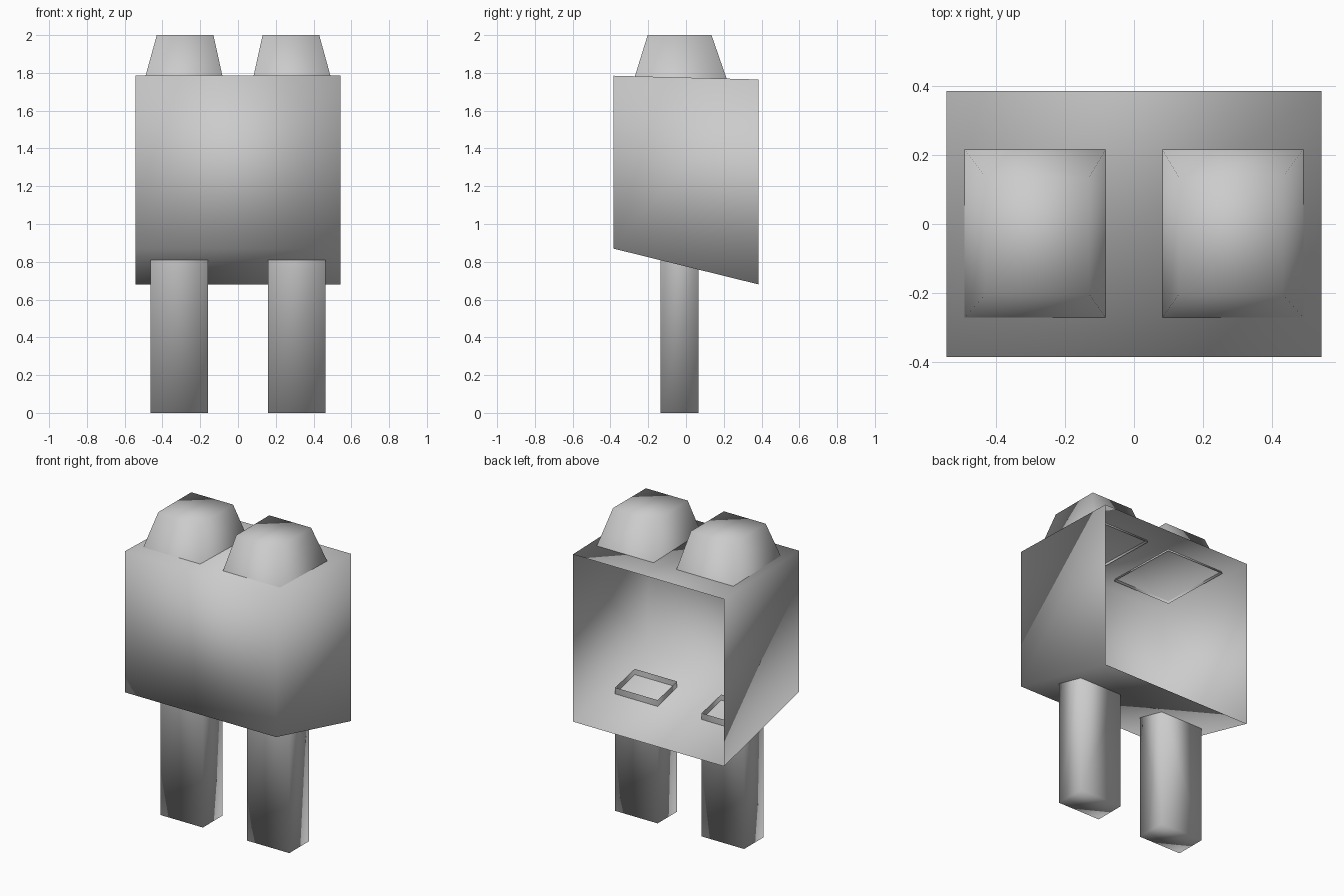
import bpy

if "Cube" in bpy.data.objects:
    bpy.data.objects.remove(bpy.data.objects["Cube"])


def block(name, lower, upper, skip):
    """Six-sided block from two rectangles (x0, x1, y0, y1, z_front, z_back), one side left open."""
    verts = []
    for x0, x1, y0, y1, zf, zb in (lower, upper):
        verts += [(x0, y0, zf), (x1, y0, zf), (x1, y1, zb), (x0, y1, zb)]
    faces = {
        "bottom": (3, 2, 1, 0), "top": (4, 5, 6, 7),
        "front": (0, 1, 5, 4), "right": (1, 2, 6, 5),
        "back": (2, 3, 7, 6), "left": (3, 0, 4, 7),
    }
    mesh = bpy.data.meshes.new(name)
    mesh.from_pydata(verts, [], [f for side, f in faces.items() if side != skip])
    mesh.shade_smooth()
    obj = bpy.data.objects.new(name, mesh)
    bpy.context.collection.objects.link(obj)
    return obj


def mirror_x(obj):
    obj.modifiers.new("Mirror", 'MIRROR').use_axis[0] = True


# Body: hollow box with sloping floor, open at the back
block("body",
      (-0.543, 0.543, -0.385, 0.385, 0.87, 0.68),
      (-0.543, 0.543, -0.385, 0.385, 1.785, 1.765), "back")

# Legs: open tops poke a little through the floor
mirror_x(block("legs",
               (0.158, 0.463, -0.135, 0.065, 0, 0),
               (0.158, 0.463, -0.135, 0.065, 0.845, 0.80), "top"))

# Top bumps: tapered blocks, open underneath, sunk slightly into the roof
mirror_x(block("top_bumps",
               (0.079, 0.494, -0.275, 0.22, 1.768, 1.755),
               (0.13, 0.43, -0.203, 0.135, 2.0, 2.0), "bottom"))
